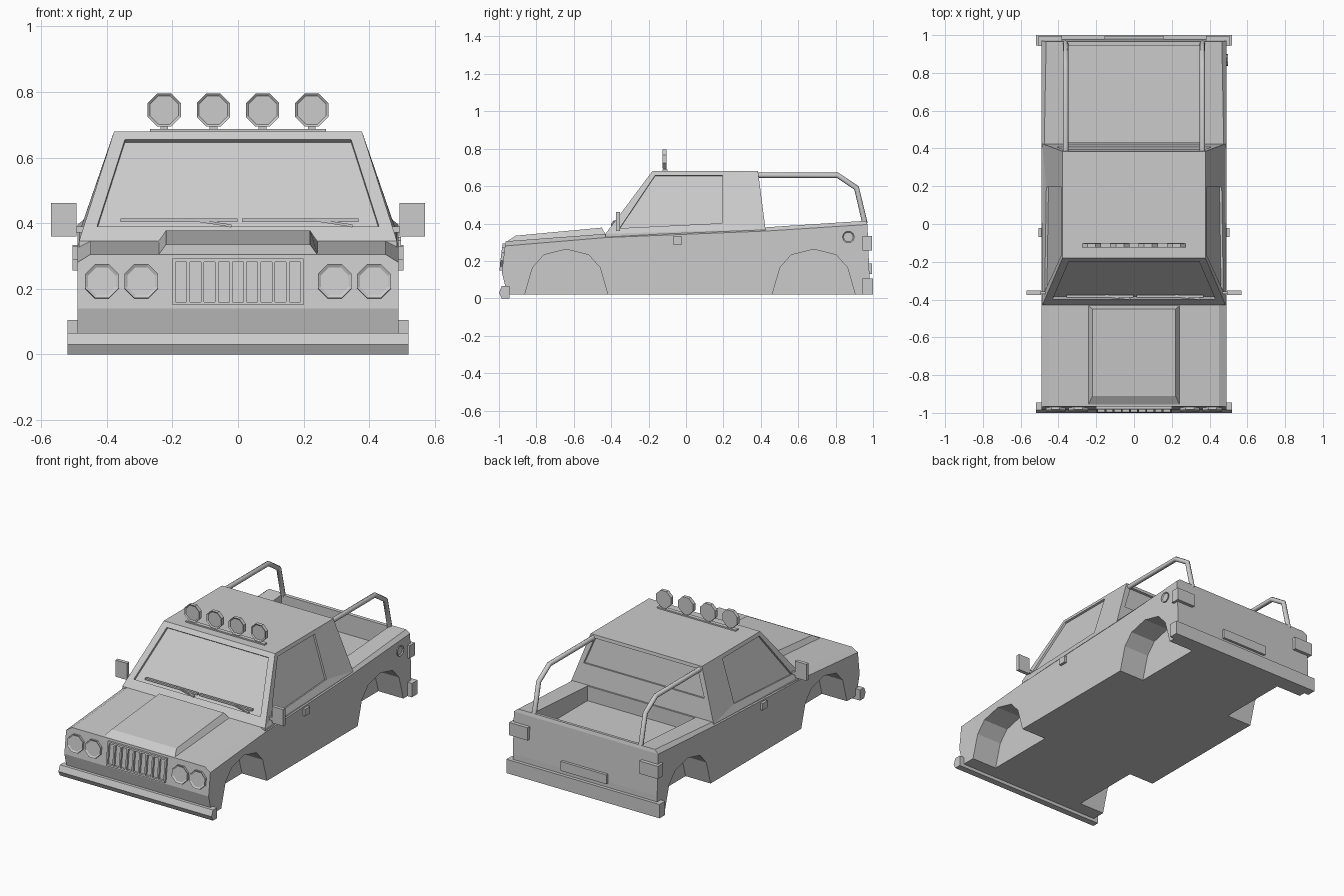
import bpy, bmesh, math
from mathutils import Vector, Matrix

cube = bpy.data.objects.get("Cube")
if cube:
    bpy.data.objects.remove(cube, do_unlink=True)

GREY = (0.6, 0.6, 0.6, 1.0)
paint = bpy.data.materials.new("plain_grey")
paint.use_nodes = True
paint.diffuse_color = GREY
paint.node_tree.nodes["Principled BSDF"].inputs["Base Color"].default_value = GREY


def finish(name, bm, normals=True):
    if normals:
        bmesh.ops.recalc_face_normals(bm, faces=bm.faces)
    mesh = bpy.data.meshes.new(name)
    bm.to_mesh(mesh)
    bm.free()
    mesh.materials.append(paint)
    ob = bpy.data.objects.new(name, mesh)
    bpy.context.collection.objects.link(ob)
    return ob


def loft(name, rings):
    """Closed solid through rings with equal point counts."""
    bm = bmesh.new()
    rows = [[bm.verts.new(p) for p in ring] for ring in rings]
    n = len(rows[0])
    for a, b in zip(rows, rows[1:]):
        for i in range(n):
            j = (i + 1) % n
            bm.faces.new((a[i], a[j], b[j], b[i]))
    bm.faces.new(rows[0])
    bm.faces.new(rows[-1])
    return finish(name, bm)


def prism(name, x0, x1, profile):
    """Side profile of (y, z) points extruded along x."""
    return loft(name, [[(x, y, z) for y, z in profile] for x in (x0, x1)])


def box(name, x0, x1, y0, y1, z0, z1):
    return prism(name, x0, x1, [(y0, z0), (y1, z0), (y1, z1), (y0, z1)])


def disc(name, center, r, depth, axis, sides=8, rim=0.0):
    """Flat-topped round part; the outer cap may get a recessed lens."""
    bm = bmesh.new()
    bmesh.ops.create_cone(bm, cap_ends=True, segments=sides, radius1=r, radius2=r, depth=depth)
    bmesh.ops.rotate(bm, verts=bm.verts, matrix=Matrix.Rotation(math.pi / sides, 3, 'Z'))
    if rim:
        cap = [f for f in bm.faces if f.normal.z > 0.9]
        bmesh.ops.inset_region(bm, faces=cap, thickness=rim)
        bmesh.ops.translate(bm, verts=cap[0].verts, vec=(0, 0, -0.006))
    turn = Vector(axis).to_track_quat('Z', 'Y').to_matrix().to_4x4()
    bmesh.ops.transform(bm, matrix=Matrix.Translation(center) @ turn, verts=bm.verts)
    return finish(name, bm)


def cut(ob, cutter):
    cutter.hide_render = True
    mod = ob.modifiers.new("cut", 'BOOLEAN')
    mod.object = cutter
    mod.solver = 'EXACT'
    bpy.context.view_layer.objects.active = ob
    bpy.ops.object.modifier_apply(modifier=mod.name)
    bpy.data.objects.remove(cutter, do_unlink=True)


# Lower body: rows run from the sill up to the hood and bed rails
def body_row(y_sill, y_mid, y_side, y_top, z_side, z_top, x_top):
    half = [(0.49, y_sill, 0.02), (0.49, y_mid, 0.14),
            (0.49, y_side, z_side), (x_top, y_top, z_top)]
    return half, [(-x, y, z) for x, y, z in half]


stations = [body_row(-0.955, -0.985, -0.968, -0.965, 0.28, 0.305, 0.45),
            body_row(-0.43, -0.43, -0.43, -0.43, 0.325, 0.345, 0.45),
            body_row(0.43, 0.43, 0.43, 0.43, 0.36, 0.38, 0.475),
            body_row(0.98, 0.98, 0.97, 0.965, 0.395, 0.415, 0.465)]
bm = bmesh.new()
rows = [([bm.verts.new(p) for p in r], [bm.verts.new(p) for p in l]) for r, l in stations]
for (r0, l0), (r1, l1) in zip(rows, rows[1:]):
    for a, b in ((r0, r1), (l0, l1)):
        for i in range(3):
            bm.faces.new((a[i], a[i + 1], b[i + 1], b[i]))
    for i in (0, 3):
        bm.faces.new((r0[i], l0[i], l1[i], r1[i]))
for r, l in (rows[0], rows[-1]):
    for i in range(3):
        bm.faces.new((r[i], r[i + 1], l[i + 1], l[i]))
body = finish("body", bm)

# Wheel wells and load bed
ARCH = [(-0.222, -0.1), (-0.222, 0.02), (-0.18, 0.165), (-0.12, 0.232), (0, 0.262)]
ARCH += [(-y, z) for y, z in reversed(ARCH[:-1])]
for center in (-0.64, 0.683):
    for side in (-1, 1):
        cut(body, prism("well_cutter", side * 0.32, side * 0.6, [(y + center, z) for y, z in ARCH]))
cut(body, box("bed_cutter", -0.365, 0.365, 0.435, 0.945, 0.29, 0.6))

# Hood bulge
loft("hood_bulge", [
    [(-0.245, -0.965, 0.30), (0.245, -0.965, 0.30), (0.245, -0.43, 0.34), (-0.245, -0.43, 0.34)],
    [(-0.22, -0.91, 0.335), (0.22, -0.91, 0.335), (0.22, -0.45, 0.378), (-0.22, -0.45, 0.378)]])


# Cab with recessed windows
def screen_y(z):
    return -0.43 + (z - 0.345) * 0.746


def rear_y(z):
    return 0.425 - (z - 0.37) * 0.129


def side_x(z):
    return 0.485 - (z - 0.335) * 0.31


bm = bmesh.new()


def recess(outer, inner, depth):
    """Frame of four faces round a sunken pane."""
    outer, inner = [Vector(p) for p in outer], [Vector(p) for p in inner]
    normal = (inner[1] - inner[0]).cross(inner[2] - inner[0]).normalized()
    if normal.dot(inner[0] - Vector((0, 0, 0.45))) < 0:
        normal.negate()
    sunk = [p - normal * depth for p in inner]
    for a, b in ((outer, inner), (inner, sunk)):
        for i in range(4):
            j = (i + 1) % 4
            bm.faces.new([bm.verts.new(p) for p in (a[i], a[j], b[j], b[i])])
    bm.faces.new([bm.verts.new(p) for p in sunk])


def across(x_low, x_high, z_low, z_high, depth_at):
    low, high = depth_at(z_low), depth_at(z_high)
    return [(-x_low, low, z_low), (x_low, low, z_low), (x_high, high, z_high), (-x_high, high, z_high)]


screen = across(0.485, 0.378, 0.345, 0.68, screen_y)
rear = across(0.485, 0.378, 0.37, 0.68, rear_y)
recess(screen, across(0.43, 0.345, 0.39, 0.655, screen_y), 0.014)
recess(rear, across(0.41, 0.35, 0.50, 0.66, rear_y), 0.014)
for s in (0, 1):
    sign = 1 if s else -1
    outer = [screen[s], rear[s], rear[3 - s], screen[3 - s]]
    pane = [(-0.355, 0.375), (0.195, 0.402), (0.195, 0.658), (-0.165, 0.658)]
    recess(outer, [(sign * side_x(z), y, z) for y, z in pane], 0.012)
bm.faces.new([bm.verts.new(p) for p in (screen[3], screen[2], rear[2], rear[3])])
base = [screen[0], screen[1], rear[1], rear[0]]
for i in range(4):
    a, b = base[i], base[(i + 1) % 4]
    bm.faces.new([bm.verts.new(p) for p in (a, b, (b[0], b[1], 0.3), (a[0], a[1], 0.3))])
bmesh.ops.remove_doubles(bm, verts=bm.verts, dist=0.0005)
bm.faces.new([v for p in base for v in bm.verts
              if (v.co - Vector((p[0], p[1], 0.3))).length < 0.001])
finish("cab", bm)

# Bumpers and rear plate
prism("front_bumper", -0.52, 0.52,
      [(-0.985, 0.065), (-1, 0.03), (-0.985, 0), (-0.945, 0), (-0.945, 0.065)])
box("rear_bumper", -0.52, 0.52, 0.945, 1.0, 0.02, 0.105)
box("rear_plate", -0.155, 0.155, 0.97, 0.995, 0.13, 0.187)


# Grille following the slope of the nose
def nose_slab(name, x0, x1, z0, z1, thick):
    low, high = [-0.965 - 0.125 * (0.30 - z) for z in (z0, z1)]
    prism(name, x0, x1, [(low + 0.01, z0), (high + 0.01, z1), (high - thick, z1), (low - thick, z0)])


nose_slab("grille_top", -0.2, 0.2, 0.282, 0.292, 0.014)
nose_slab("grille_bottom", -0.2, 0.2, 0.15, 0.16, 0.014)
for i in range(10):
    x = -0.195 + i * 0.39 / 9
    nose_slab("grille_slat", x - 0.005, x + 0.005, 0.16, 0.282, 0.014)

# Headlights and roof lamps
for x in (-0.415, -0.295, 0.295, 0.415):
    disc("headlight", (x, -0.977, 0.222), 0.056, 0.025, (0, -1, 0.125), rim=0.01)
box("lamp_bar", -0.268, 0.268, -0.125, -0.1, 0.678, 0.688)
for x in (-0.225, -0.075, 0.075, 0.225):
    disc("roof_lamp", (x, -0.114, 0.745), 0.055, 0.022, (0, -1, 0), rim=0.008)
    box("lamp_stem", x - 0.012, x + 0.012, -0.12, -0.105, 0.685, 0.70)

# Paired parts on both sides
for s in (-1, 1):
    box("mirror", s * 0.492, s * 0.57, -0.375, -0.353, 0.36, 0.462)
    box("mirror_arm", s * 0.45, s * 0.5, -0.37, -0.358, 0.372, 0.39)
    box("door_handle", s * 0.485, s * 0.505, -0.07, -0.022, 0.288, 0.33)
    box("tail_light", s * 0.38, s * 0.505, 0.943, 0.995, 0.255, 0.333)
    # Tubular bed bar
    curve = bpy.data.curves.new("bed_bar", 'CURVE')
    curve.dimensions = '3D'
    curve.bevel_depth = 0.0145
    curve.bevel_resolution = 2
    curve.use_fill_caps = True
    path = [(0.375, 0.658), (0.81, 0.658), (0.912, 0.59), (0.957, 0.40)]
    line = curve.splines.new('POLY')
    line.points.add(len(path) - 1)
    for point, (y, z) in zip(line.points, path):
        point.co = (s * 0.362, y, z, 1)
    curve.materials.append(paint)
    bpy.context.collection.objects.link(bpy.data.objects.new("bed_bar", curve))

# Fuel cap
disc("fuel_cap", (0.489, 0.868, 0.328), 0.032, 0.016, (1, 0, 0), sides=10, rim=0.006)

# Wipers lying on the windscreen
for x in (-0.18, 0.19):
    y = screen_y(0.41)
    box("wiper_blade", x - 0.178, x + 0.178, y - 0.008, y + 0.006, 0.403, 0.414)
    loft("wiper_arm", [[(x + dx, screen_y(z) + dy, z + dz) for dx, dy, dz in
                        ((0, -0.004, 0), (0, 0.01, 0), (0, 0.01, 0.008), (0, -0.004, 0.008))]
                       for x, z in ((x + 0.03, 0.408), (x + 0.16, 0.388))])
